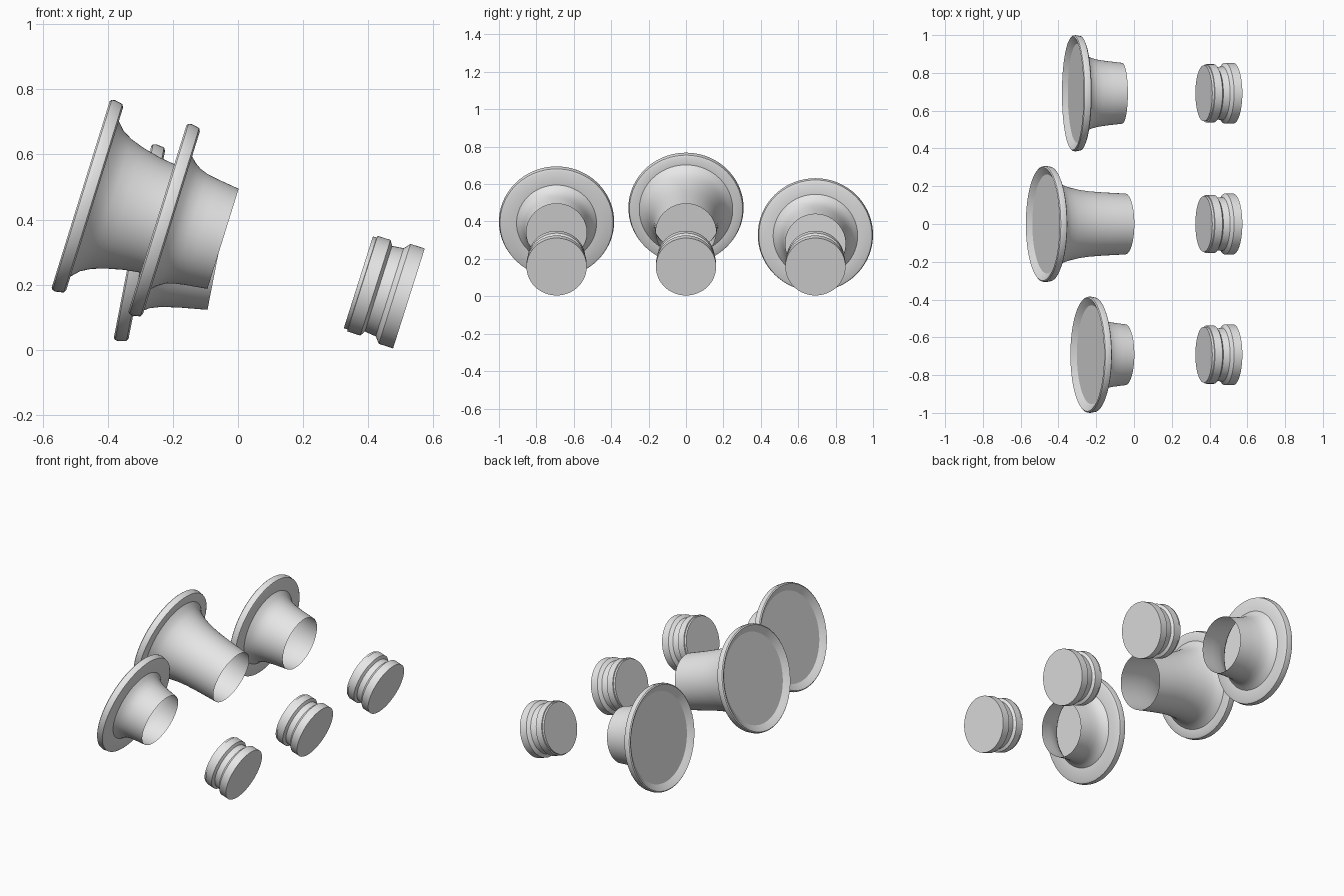
import bpy, bmesh, math
from mathutils import Matrix, Vector

if "Cube" in bpy.data.objects:
    bpy.data.objects.remove(bpy.data.objects["Cube"], do_unlink=True)

SIDES = 72
RIM_R = 0.308

grey = bpy.data.materials.new("light_grey")
grey.use_nodes = True
colour = (0.8, 0.8, 0.8, 1)
grey.diffuse_color = colour
grey.node_tree.nodes["Principled BSDF"].inputs["Base Color"].default_value = colour


def lathe(name, profile, centre, tilt, caps):
    """Turn (distance, radius) points round a tilted axis, capping the listed ends."""
    bm = bmesh.new()
    rings = []
    for dist, radius in profile:
        rings.append([bm.verts.new((radius * math.cos(a), radius * math.sin(a), -dist))
                      for a in (math.tau * i / SIDES for i in range(SIDES))])
    for upper, lower in zip(rings, rings[1:]):
        for i in range(SIDES):
            j = (i + 1) % SIDES
            bm.faces.new((upper[i], lower[i], lower[j], upper[j]))
    for end in caps:
        ring = rings[end]
        bm.faces.new(ring if end == 0 else ring[::-1])
    mesh = bpy.data.meshes.new(name)
    bm.to_mesh(mesh)
    bm.free()
    mesh.materials.append(grey)
    obj = bpy.data.objects.new(name, mesh)
    bpy.context.collection.objects.link(obj)
    obj.matrix_world = (Matrix.Translation(Vector(centre))
                        @ Matrix.Rotation(math.radians(90 + tilt), 4, 'Y'))
    bpy.ops.object.select_all(action='DESELECT')
    obj.select_set(True)
    bpy.context.view_layer.objects.active = obj
    bpy.ops.object.shade_smooth_by_angle(angle=math.radians(30))
    return obj


def trumpet(name, bell, centre, tilt):
    """Open throat, flared bell, thick rim and a shallow dish closed by a flat disc."""
    d = bell[-1][0]
    rim = [(d, RIM_R - 0.015), (d + 0.005, RIM_R - 0.005), (d + 0.03, RIM_R),
           (d + 0.040, RIM_R - 0.002), (d + 0.045, RIM_R - 0.008),
           (d + 0.037, RIM_R - 0.022), (d + 0.026, RIM_R - 0.038),
           (d + 0.021, RIM_R - 0.046)]
    lathe(name, bell + rim, centre, tilt, caps=[-1])


# Trumpets: short, long and medium bells
short_bell = [(0, 0.161), (0.07, 0.170), (0.105, 0.176), (0.13, 0.185),
              (0.15, 0.198), (0.166, 0.214)]
long_bell = [(0, 0.161), (0.12, 0.167), (0.2, 0.173), (0.26, 0.181), (0.32, 0.195),
             (0.36, 0.209), (0.39, 0.226), (0.413, 0.25)]
medium_bell = [(0, 0.161), (0.08, 0.170), (0.14, 0.179), (0.175, 0.190),
               (0.2, 0.205), (0.221, 0.226)]
SPACING = 0.692
trumpet("front_trumpet", short_bell, (-0.046, -SPACING, 0.341), 17.3)
trumpet("middle_trumpet", long_bell, (-0.046, 0, 0.341), 17.3)
trumpet("rear_trumpet", medium_bell, (-0.063, SPACING, 0.281), 11)

# Grooved plugs
plug = [(0, 0.161), (0.046, 0.161), (0.062, 0.142), (0.098, 0.138),
        (0.108, 0.154), (0.150, 0.154), (0.151, 0.148), (0.163, 0.148)]
for row, side in (("front", -1), ("middle", 0), ("rear", 1)):
    lathe(row + "_plug", plug, (0.525, side * SPACING, 0.158), 17.6, caps=[0, -1])
